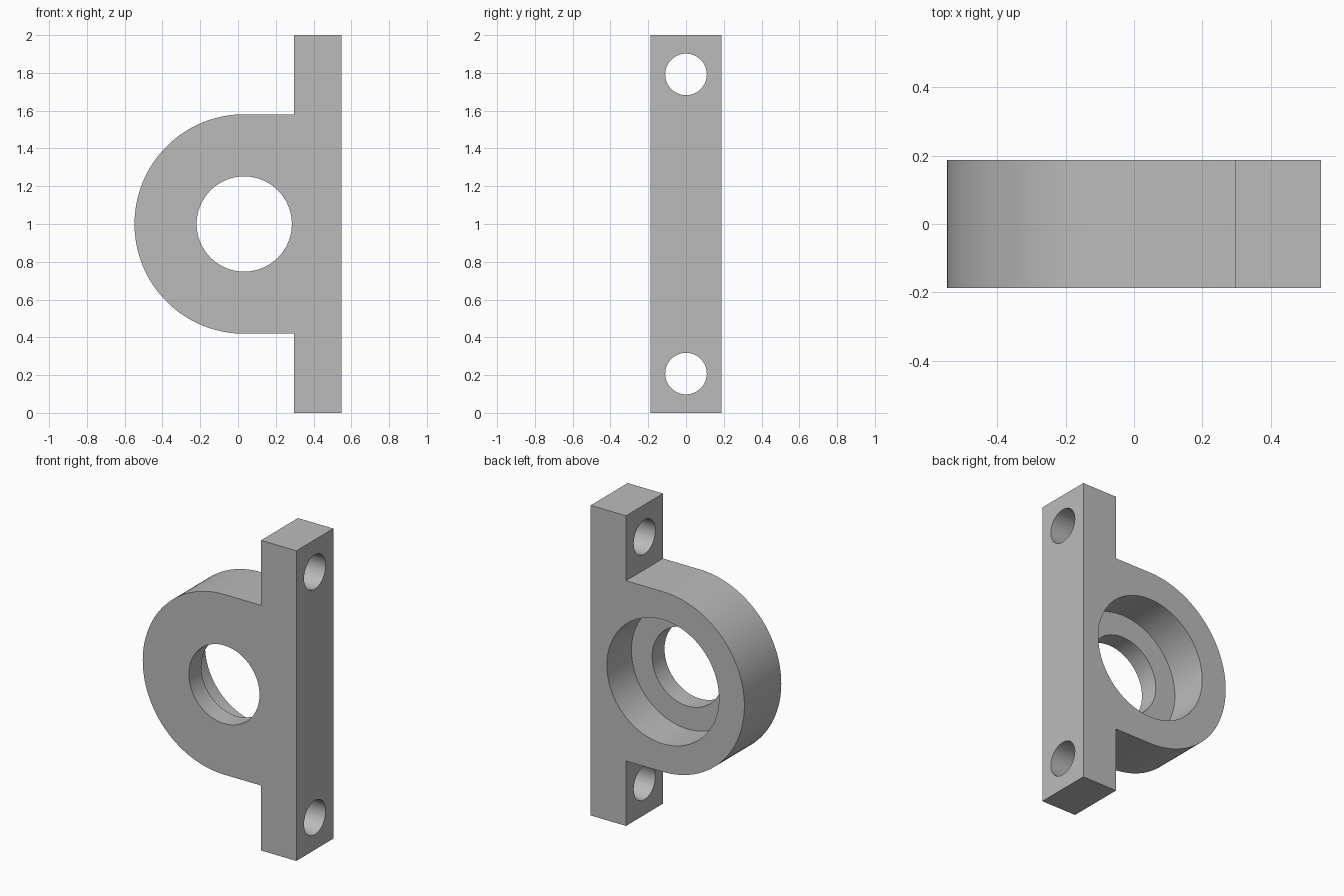
import bpy, bmesh, math

if "Cube" in bpy.data.objects:
    bpy.data.objects.remove(bpy.data.objects["Cube"], do_unlink=True)

DEPTH = 0.376            # front to back
HALF = DEPTH / 2
CX, CZ = 0.033, 1.0      # bore axis
R_OUT, R_BORE, R_SEAT = 0.581, 0.252, 0.4
X_IN, X_OUT = 0.296, 0.548
SEAT_FLOOR = HALF - 0.25

grey = bpy.data.materials.new("plain grey")
grey.use_nodes = True
colour = (0.5, 0.5, 0.5, 1)
grey.diffuse_color = colour
grey.node_tree.nodes["Principled BSDF"].inputs["Base Color"].default_value = colour


def cylinder(name, radius, length, location, rotation):
    bpy.ops.mesh.primitive_cylinder_add(vertices=96, radius=radius, depth=length,
                                        location=location, rotation=rotation)
    obj = bpy.context.object
    obj.name = name
    return obj


# Housing and flange outline, extruded front to back
arc = [math.pi / 2 + math.pi * i / 64 for i in range(65)]
outline = [(CX + R_OUT * math.cos(a), CZ + R_OUT * math.sin(a)) for a in arc]
outline += [(X_IN, CZ - R_OUT), (X_IN, 0), (X_OUT, 0),
            (X_OUT, 2), (X_IN, 2), (X_IN, CZ + R_OUT)]
bm = bmesh.new()
face = bm.faces.new([bm.verts.new((x, -HALF, z)) for x, z in outline])
ext = bmesh.ops.extrude_face_region(bm, geom=[face])
moved = [v for v in ext["geom"] if isinstance(v, bmesh.types.BMVert)]
bmesh.ops.translate(bm, verts=moved, vec=(0, DEPTH, 0))
bmesh.ops.recalc_face_normals(bm, faces=bm.faces)
mesh = bpy.data.meshes.new("bearing_bracket")
bm.to_mesh(mesh)
bm.free()
bracket = bpy.data.objects.new("bearing_bracket", mesh)
bpy.context.collection.objects.link(bracket)
mesh.materials.append(grey)

# Through bore, stepped bearing seat from the back, and two bolt holes
along_y, along_x = (math.pi / 2, 0, 0), (0, math.pi / 2, 0)
cutters = [
    cylinder("bore_cutter", R_BORE, 1, (CX, 0, CZ), along_y),
    cylinder("seat_cutter", R_SEAT, 0.5, (CX, SEAT_FLOOR + 0.25, CZ), along_y),
]
for side, label in ((-1, "lower"), (1, "upper")):
    cutters.append(cylinder(label + "_bolt_cutter", 0.11, 0.4,
                            ((X_IN + X_OUT) / 2, 0, CZ + side * 0.792), along_x))

bpy.ops.object.select_all(action="DESELECT")
bracket.select_set(True)
bpy.context.view_layer.objects.active = bracket
for cutter in cutters:
    cut = bracket.modifiers.new(cutter.name, "BOOLEAN")
    cut.operation = "DIFFERENCE"
    cut.solver = "EXACT"
    cut.object = cutter
    bpy.ops.object.modifier_apply(modifier=cut.name)
for cutter in cutters:
    bpy.data.objects.remove(cutter, do_unlink=True)

bpy.ops.object.shade_smooth_by_angle(angle=math.radians(30))
